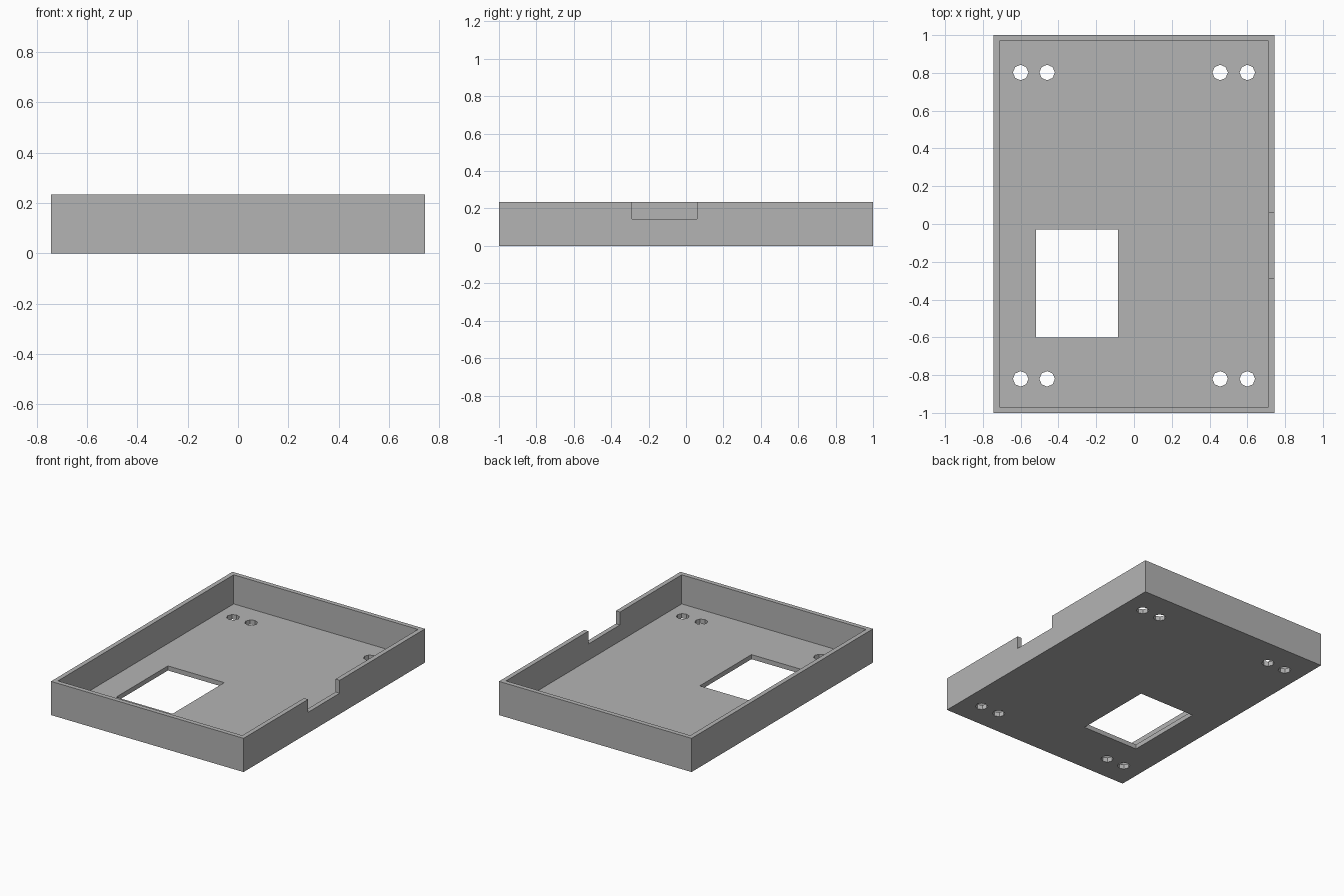
import bpy

cube = bpy.data.objects.get("Cube")
if cube:
    bpy.data.objects.remove(cube, do_unlink=True)

HALF_X, HALF_Y, HEIGHT = 0.743, 1.0, 0.235
WALL = 0.032
FLOOR = 0.032

grey = bpy.data.materials.new("plain_grey")
grey.use_nodes = True
colour = (0.455, 0.455, 0.455, 1)
grey.diffuse_color = colour
grey.node_tree.nodes["Principled BSDF"].inputs["Base Color"].default_value = colour


def box(name, low, high):
    """Box spanning two opposite corners."""
    centre = [(a + b) / 2 for a, b in zip(low, high)]
    bpy.ops.mesh.primitive_cube_add(size=1, location=centre)
    obj = bpy.context.object
    obj.name = name
    obj.scale = [b - a for a, b in zip(low, high)]
    bpy.ops.object.transform_apply(location=True, rotation=False, scale=True)
    obj.data.materials.append(grey)
    return obj


def cut(target, cutter):
    """Subtract the cutter, then discard it."""
    cutter.hide_render = True
    mod = target.modifiers.new("cut", "BOOLEAN")
    mod.operation = "DIFFERENCE"
    mod.solver = "EXACT"
    mod.object = cutter
    bpy.ops.object.select_all(action="DESELECT")
    bpy.context.view_layer.objects.active = target
    target.select_set(True)
    bpy.ops.object.modifier_apply(modifier=mod.name)
    bpy.data.objects.remove(cutter, do_unlink=True)


# Open tray: solid block with its inside hollowed out
tray = box("enclosure_tray", (-HALF_X, -HALF_Y, 0), (HALF_X, HALF_Y, HEIGHT))
cut(tray, box("cavity", (WALL - HALF_X, WALL - HALF_Y, FLOOR),
              (HALF_X - WALL, HALF_Y - WALL, HEIGHT + 0.1)))

# Rectangular window through the floor
cut(tray, box("floor_window", (-0.52, -0.6, -0.1), (-0.085, -0.03, 0.1)))

# Notch in the top edge of the left wall
cut(tray, box("wall_notch", (HALF_X - 0.1, -0.288, 0.145),
              (HALF_X + 0.1, 0.06, HEIGHT + 0.1)))

# Paired mounting holes near each corner
for y in (-0.82, 0.802):
    for x in (-0.6, -0.46, 0.456, 0.6):
        bpy.ops.mesh.primitive_cylinder_add(vertices=8, radius=0.041, depth=0.2,
                                            location=(x, y, 0))
        hole = bpy.context.object
        hole.name = "mounting_hole"
        hole.data.materials.append(grey)
        cut(tray, hole)
